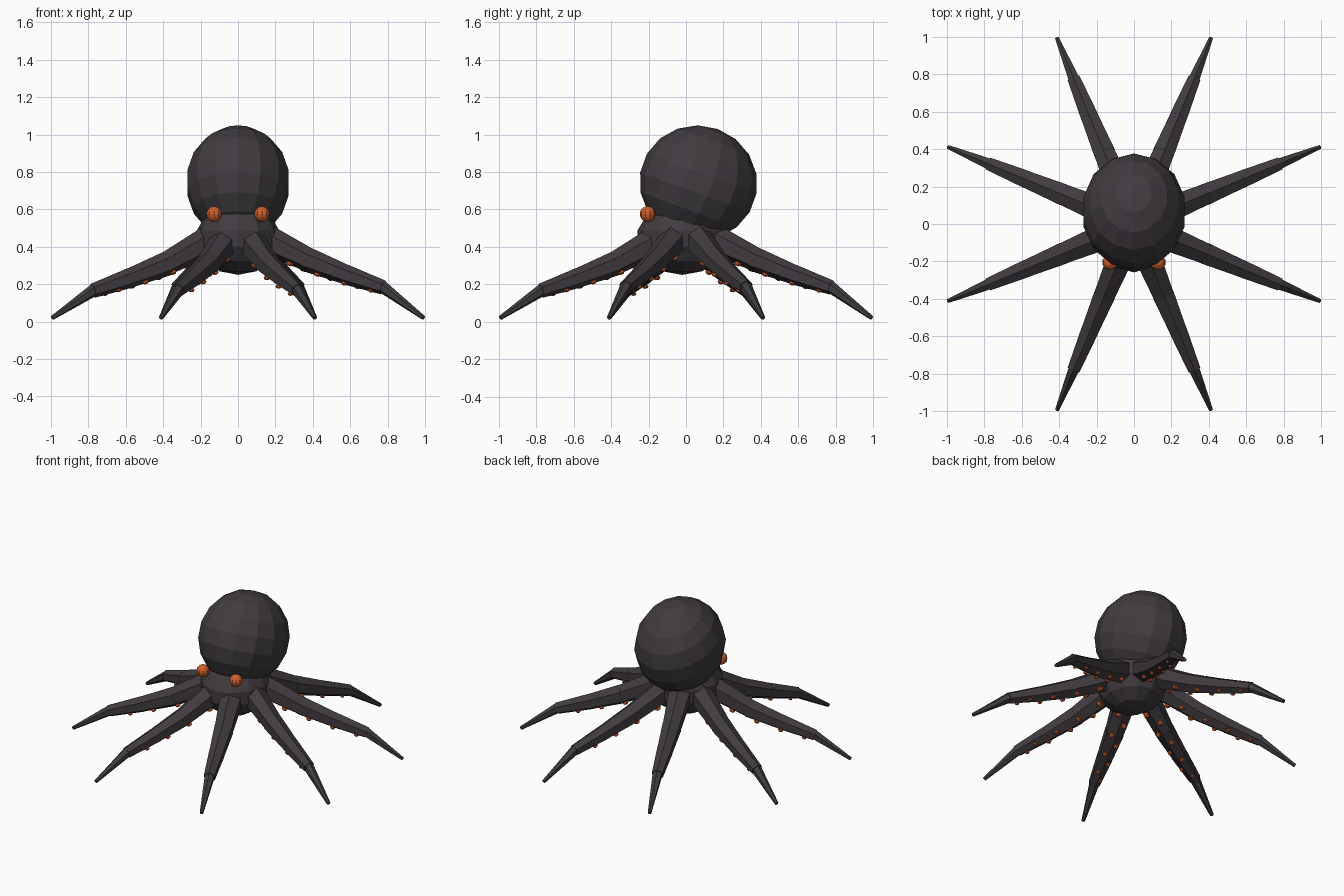
import bpy, bmesh, math
from mathutils import Matrix, Vector

cube = bpy.data.objects.get("Cube")
if cube:
    bpy.data.objects.remove(cube)


def material(name, color):
    m = bpy.data.materials.new(name)
    m.use_nodes = True
    m.diffuse_color = color
    m.node_tree.nodes["Principled BSDF"].inputs["Base Color"].default_value = color
    return m


skin = material("charcoal skin", (0.052, 0.044, 0.050, 1))
orange = material("burnt orange", (0.62, 0.115, 0.028, 1))


def finish(name, bm, mat):
    mesh = bpy.data.meshes.new(name)
    bm.to_mesh(mesh)
    bm.free()
    mesh.materials.append(mat)
    ob = bpy.data.objects.new(name, mesh)
    bpy.context.collection.objects.link(ob)
    return ob


def ball(name, mat, center, size, segs, rings, tilt=0):
    bm = bmesh.new()
    place = (Matrix.Translation(center) @ Matrix.Rotation(tilt, 4, 'X')
             @ Matrix.Diagonal((*size, 1)))
    bmesh.ops.create_uvsphere(bm, u_segments=segs, v_segments=rings,
                              radius=1, matrix=place)
    return finish(name, bm, mat)


# Mantle, head and eyes
ball("mantle", skin, (0, 0.066, 0.742), (0.28, 0.316, 0.306), 14, 9, math.radians(-20))
ball("head", skin, (0, -0.02, 0.445), (0.225, 0.245, 0.195), 12, 7)
for side, x in (("left", 0.128), ("right", -0.128)):
    ball(side + "_eye", orange, (x, -0.205, 0.575), (0.042, 0.042, 0.042), 10, 8)

# Tentacle joints as (distance out, height), with start and end radius per segment
JOINTS = [(0.10, 0.47), (0.42, 0.325), (0.63, 0.25), (0.84, 0.183), (1.075, 0.02)]
RADII = [(0.085, 0.063), (0.066, 0.052), (0.054, 0.039), (0.034, 0.012)]


def tentacle(name, spin, drop):
    bm = bmesh.new()
    pts = [Vector((r, 0, z - (drop if 0 < i < 4 else 0)))
           for i, (r, z) in enumerate(JOINTS)]
    for a, b, (r1, r2) in zip(pts, pts[1:], RADII):
        along = (b - a).normalized()
        start = a - along * 0.012
        place = (spin @ Matrix.Translation((start + b) / 2)
                 @ along.to_track_quat('Z', 'Y').to_matrix().to_4x4())
        bmesh.ops.create_cone(bm, cap_ends=True, segments=6, radius1=r1,
                              radius2=r2, depth=(b - start).length, matrix=place)
    finish(name, bm, skin)

    # Staggered double row of suckers on the underside
    bm = bmesh.new()
    for k in range(8):
        dist = 0.26 + 0.075 * k
        i = max(j for j in range(4) if pts[j].x <= dist)
        t = (dist - pts[i].x) / (pts[i + 1].x - pts[i].x)
        radius = RADII[i][0] + t * (RADII[i][1] - RADII[i][0])
        along = (pts[i + 1] - pts[i]).normalized()
        down = Vector((along.z, 0, -along.x))
        spot = pts[i].lerp(pts[i + 1], t) + down * radius * 0.85
        spot.y = radius * 0.42 * (-1) ** k
        size = 0.022 - 0.001 * k
        place = (spin @ Matrix.Translation(spot)
                 @ down.to_track_quat('Z', 'Y').to_matrix().to_4x4()
                 @ Matrix.Diagonal((1, 1, 0.65, 1)))
        bmesh.ops.create_uvsphere(bm, u_segments=6, v_segments=4,
                                  radius=size, matrix=place)
    finish(name + "_suckers", bm, orange)


for n in range(8):
    angle = math.radians(22.5 + 45 * n)
    # Tentacles towards the right and front sag slightly more
    tentacle(f"tentacle_{n + 1}", Matrix.Rotation(angle, 4, 'Z'),
             0.018 if 3 <= n <= 6 else 0)
